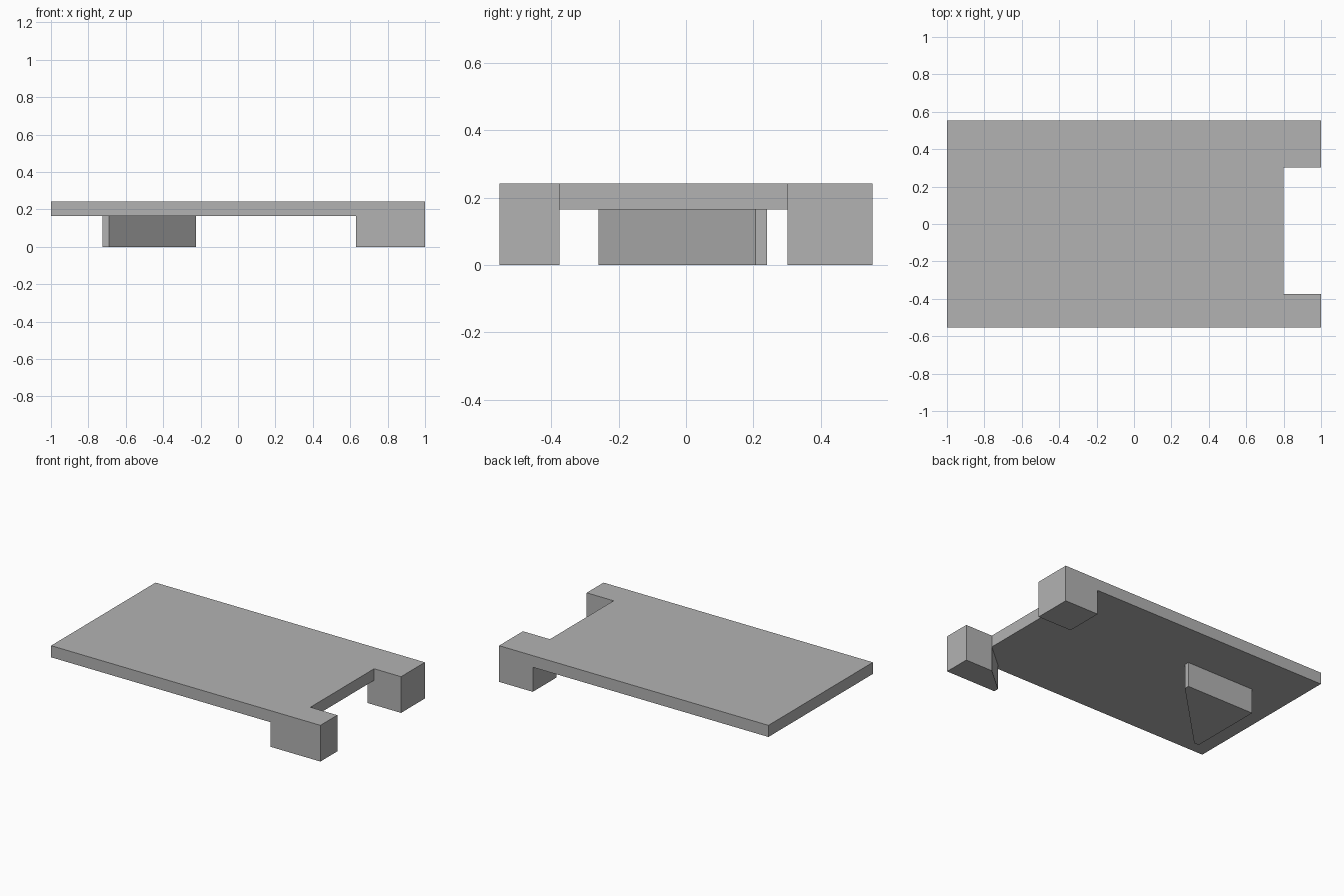
import bpy
import bmesh

cube = bpy.data.objects.get("Cube")
if cube:
    bpy.data.objects.remove(cube, do_unlink=True)

# Single plain grey
grey = bpy.data.materials.new("plain_grey")
grey.use_nodes = True
colour = (0.45, 0.45, 0.45, 1)
grey.diffuse_color = colour
grey.node_tree.nodes["Principled BSDF"].inputs["Base Color"].default_value = colour

# Shared dimensions
UNDERSIDE, TOP = 0.165, 0.243
END, SIDE = 1.0, 0.554
NOTCH_X, NOTCH_FRONT, NOTCH_BACK = 0.8, -0.375, 0.301


def prism(name, outline, bottom, top):
    """Extrude a counter-clockwise plan outline between two heights."""
    bm = bmesh.new()
    base = bm.faces.new([bm.verts.new((x, y, bottom)) for x, y in outline])
    walls = bmesh.ops.extrude_face_region(bm, geom=[base], use_keep_orig=True)
    raised = [v for v in walls["geom"] if isinstance(v, bmesh.types.BMVert)]
    bmesh.ops.translate(bm, verts=raised, vec=(0, 0, top - bottom))
    bmesh.ops.recalc_face_normals(bm, faces=bm.faces)
    mesh = bpy.data.meshes.new(name)
    bm.to_mesh(mesh)
    bm.free()
    mesh.materials.append(grey)
    obj = bpy.data.objects.new(name, mesh)
    bpy.context.collection.objects.link(obj)
    return obj


# Flat slab with a rectangular notch in one end
prism("slab", [(-END, -SIDE), (END, -SIDE), (END, NOTCH_FRONT),
               (NOTCH_X, NOTCH_FRONT), (NOTCH_X, NOTCH_BACK),
               (END, NOTCH_BACK), (END, SIDE), (-END, SIDE)], UNDERSIDE, TOP)

# Front leg, tapered on its inner side
prism("front_leg", [(0.63, -SIDE), (END, -SIDE), (END, NOTCH_FRONT),
                    (NOTCH_X, NOTCH_FRONT), (0.63, -0.52)], 0, UNDERSIDE)

# Square back leg
prism("back_leg", [(0.75, NOTCH_BACK), (END, NOTCH_BACK),
                   (END, SIDE), (0.75, SIDE)], 0, UNDERSIDE)

# Triangular foot with blunted tips under the other end
prism("wedge_foot", [(-0.725, -0.26), (-0.69, -0.26), (-0.225, 0.207),
                     (-0.225, 0.24), (-0.725, 0.24)], 0, UNDERSIDE)
